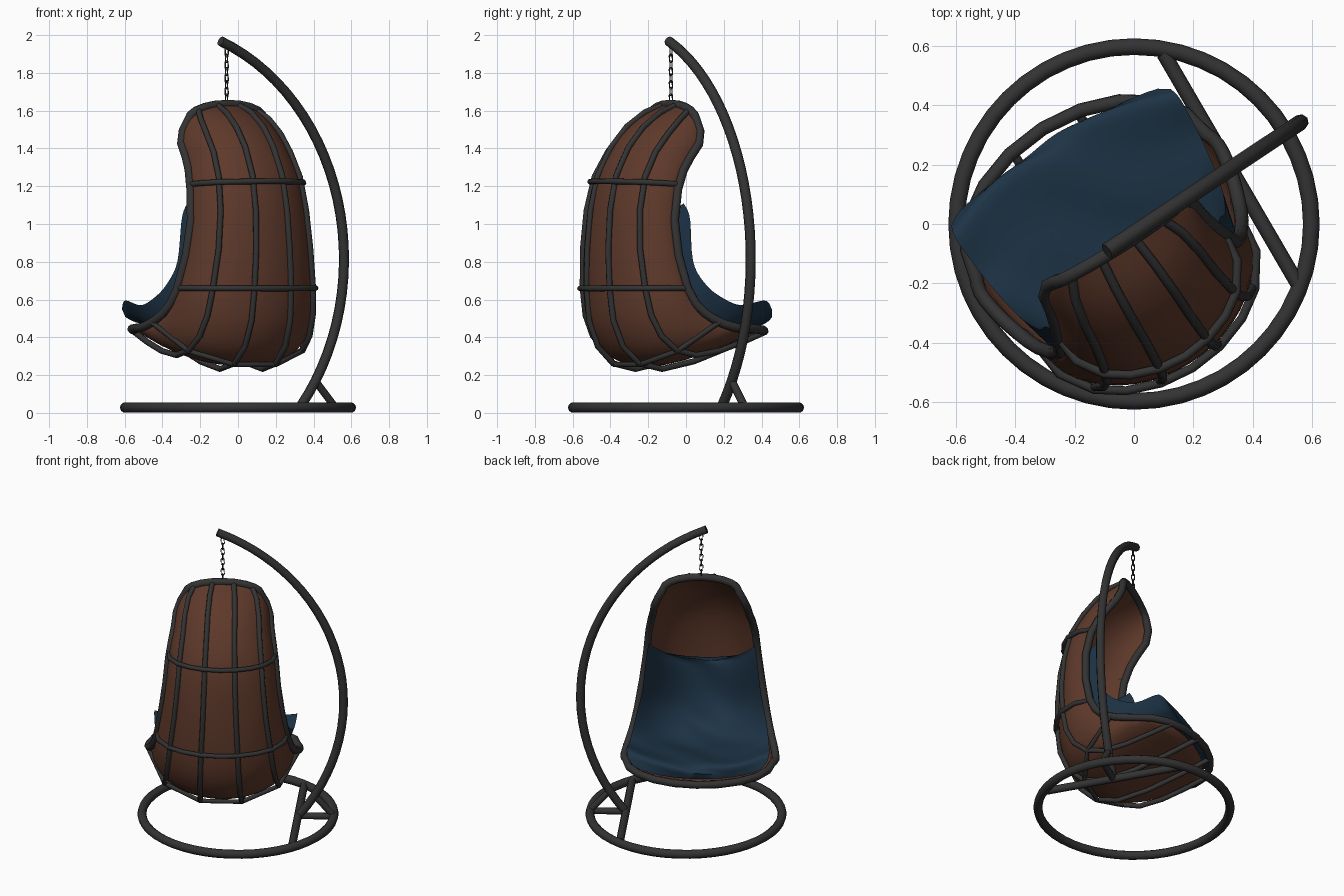
import bpy, bmesh, math
from mathutils import Vector

if "Cube" in bpy.data.objects:
    bpy.data.objects.remove(bpy.data.objects["Cube"])

def material(name, rgb):
    m = bpy.data.materials.new(name)
    m.diffuse_color = (*rgb, 1)
    m.use_nodes = True
    m.node_tree.nodes["Principled BSDF"].inputs["Base Color"].default_value = m.diffuse_color
    return m

GREY = material("dark grey metal", (0.033, 0.033, 0.033))
BROWN = material("brown wicker", (0.112, 0.041, 0.0235))
BLUE = material("navy cushion fabric", (0.0125, 0.034, 0.062))
sin, cos, pi = math.sin, math.cos, math.pi

def finish(ob, mat, angle=50):
    ob.data.materials.clear()
    ob.data.materials.append(mat)
    bpy.ops.object.select_all(action='DESELECT')
    ob.select_set(True)
    bpy.context.view_layer.objects.active = ob
    bpy.ops.object.shade_smooth_by_angle(angle=math.radians(angle))

def tube(name, paths, r, mat=GREY, cyclic=False, res=2):
    """Round tube swept along one or more point paths."""
    cu = bpy.data.curves.new(name, 'CURVE')
    cu.dimensions = '3D'
    cu.bevel_depth, cu.bevel_resolution, cu.use_fill_caps = r, res, True
    for pts in paths:
        sp = cu.splines.new('POLY')
        sp.points.add(len(pts) - 1)
        for p, q in zip(sp.points, pts):
            p.co = (*q, 1)
        sp.use_cyclic_u = cyclic
    ob = bpy.data.objects.new(name, cu)
    bpy.context.collection.objects.link(ob)
    bpy.ops.object.select_all(action='DESELECT')
    ob.select_set(True)
    bpy.context.view_layer.objects.active = ob
    bpy.ops.object.convert(target='MESH')
    ob = bpy.context.view_layer.objects.active
    finish(ob, mat)
    return ob

def mesh_from_grid(name, rows, mat, wrap=False, caps=False):
    bm = bmesh.new()
    g = [[bm.verts.new(p) for p in r] for r in rows]
    n = len(g[0])
    for a, b in zip(g, g[1:]):
        for j in range(n if wrap else n - 1):
            k = (j + 1) % n
            bm.faces.new((a[j], b[j], b[k], a[k]))
    if caps:  # close both ends with strips between the front and back arcs
        for r in (g[0], g[-1]):
            for j in range(n // 2):
                q = [r[j], r[j + 1], r[(n - 1 - j) % n], r[(n - j) % n]]
                q = list(dict.fromkeys(q))
                if len(q) > 2:
                    bm.faces.new(q)
    bmesh.ops.recalc_face_normals(bm, faces=bm.faces)
    me = bpy.data.meshes.new(name)
    bm.to_mesh(me)
    bm.free()
    ob = bpy.data.objects.new(name, me)
    bpy.context.collection.objects.link(ob)
    finish(ob, mat)
    return ob

def blend(rows, v):
    """Catmull-Rom interpolation through control rows, v in 0..1."""
    n = len(rows) - 1
    i = min(int(v * n), n - 1)
    t = v * n - i
    a, b, c, d = (rows[min(max(i + k, 0), n)] for k in (-1, 0, 1, 2))
    return [0.5 * (2*q + (r-p)*t + (2*p - 5*q + 4*r - s)*t*t + (3*q - p - 3*r + s)*t**3)
            for p, q, r, s in zip(a, b, c, d)]

# ---------- stand ----------
bpy.ops.mesh.primitive_torus_add(major_radius=0.597, minor_radius=0.028, major_segments=48,
                                 minor_segments=10, location=(0, 0, 0.028))
ring = bpy.context.object
ring.name = "base_ring"
finish(ring, GREY)

PA = math.radians(33.6)
def stand(s, z, p=-0.025):
    return Vector((s*cos(PA) - p*sin(PA), s*sin(PA) + p*cos(PA), z))

a0, a1 = math.asin((0.035 - 0.815) / 1.24), math.asin((1.968 - 0.815) / 1.24)
arc = [a0 + (a1 - a0) * i / 28 for i in range(29)]
tube("arched_pole", [[stand(-0.583 + 1.24*cos(a), 0.815 + 1.24*sin(a)) for a in arc]], 0.027)
tube("base_cross_bar", [[(0.1, 0.573, 0.03), (0.55, -0.2, 0.03)]], 0.025)
tube("base_spur", [[stand(0.37, 0.03), stand(0.59, 0.03)]], 0.022)
tube("pole_brace", [[stand(0.475, 0.17), stand(0.60, 0.03)]], 0.021)

# ---------- hanging chain ----------
links = []
for i in range(8):
    z = 1.912 - i * 0.035
    pts = []
    for k in range(12):
        a = 2 * pi * k / 12
        w, h = 0.010*cos(a), 0.009*sin(a) + (0.013 if sin(a) > 0 else -0.013)
        d = PA + (pi/2 if i % 2 else 0)
        pts.append((-0.06 + w*cos(d), -0.08 + w*sin(d), z + h))
    links.append(pts)
tube("chain", links, 0.0034, cyclic=True, res=1)

# ---------- basket (local: u across, f towards the opening) ----------
TH = math.radians(32)
def chair(u, f, z):
    u -= 0.09
    return Vector((u*cos(TH) - f*sin(TH), u*sin(TH) + f*cos(TH), z))

# half width, edge f, edge z, middle f, middle z; from the top rim round the back to the lip
SHELL = [(.235, -.025, 1.55, -.04, 1.635), (.285, -.03, 1.45, -.20, 1.56), (.302, -.115, 1.34, -.34, 1.43),
         (.328, -.195, 1.21, -.45, 1.22), (.355, -.235, .95, -.49, .95), (.402, -.185, .66, -.495, .66),
         (.43, -.12, .55, -.46, .43), (.455, -.04, .49, -.35, .275), (.47, .04, .46, -.15, .235),
         (.47, .09, .45, .15, .32), (.455, .13, .45, .435, .43)]

def surf(v, t):
    w, fe, ze, fc, zc = blend(SHELL, min(max(v, 0), 1))
    c = cos(t * pi / 2)
    return chair(w * sin(t * pi / 2), fe + (fc - fe)*c, ze + (zc - ze)*c)

def off(v, t, d):
    """Point on the shell pushed outward by d."""
    e = 0.01
    vv, tt = min(max(v, e), 1 - e), min(max(t, -.97), .97)
    n = (surf(vv + e, tt) - surf(vv - e, tt)).cross(surf(vv, tt + e) - surf(vv, tt - e))
    return surf(v, t) + n.normalized() * d

# the woven shell stays a little inside the frame, more so under the seat
T = [-1 + i / 12 for i in range(25)]
def inset(v):
    return -0.006 - 0.014 * min(max((v - .55) / .15, 0), 1)
shell = mesh_from_grid("basket_shell",
                       [[off(i / 41, t, inset(i / 41)) for t in T] for i in range(41)], BROWN)
sol = shell.modifiers.new("thickness", 'SOLIDIFY')
sol.thickness, sol.offset = 0.012, 0

# rim loop: across the top, down one side, along the lip, up the other side
t9 = [-1 + i / 5 for i in range(11)]
v16 = [i / 16 for i in range(1, 16)]
rim = ([surf(0, t) for t in t9] + [surf(v, 1) for v in v16] +
       [surf(1, -t) for t in t9] + [surf(1 - v, -1) for v in v16])
tube("basket_rim", [rim], 0.024, cyclic=True)

tube("basket_ribs", [[off(i / 14, t, 0.01 if i else 0) for i in range(15)]
                     for t in (-.55, -.18, .18, .55)], 0.016)
BAND_T = (-1, -.78, -.55, -.37, -.18, 0, .18, .37, .55, .78, 1)
tube("basket_bands", [[off(v, t, 0.02 * min(1, 3*(1 - abs(t)))) for t in BAND_T]
                      for v in (.3, .5)], 0.015)
tube("basket_lower_band", [[off(.72, t, 0.012) for t in (-1, -.55, -.18, .18, .55, 1)]], 0.014)

# ---------- cushion ----------
# half width, edge f, edge z, front middle f, z, back middle f, z; from the back top to the seat front
PAD = [(.33, -.165, 1.11, -.36, .92, -.42, .91), (.345, -.135, 1.03, -.355, .87, -.45, .86),
       (.37, -.13, .80, -.325, .65, -.45, .63), (.40, -.07, .68, -.24, .52, -.40, .42),
       (.42, .02, .61, -.08, .475, -.2, .29), (.435, .13, .57, .13, .50, .05, .34),
       (.445, .27, .595, .345, .525, .30, .42), (.435, .32, .55, .39, .485, .38, .445)]
rows = []
for i in range(33):
    v = i / 32
    w, fe, ze, fm, zm, fb, zb = blend(PAD, v)
    front, back = [], []
    for t in T:
        k = 1 - abs(t) ** 2.4
        wr = 0.007 * sin(26*v + 2.5*t + 2*sin(3*t)) * k      # soft wrinkles
        front.append(chair(w*t, fe + (fm - fe)*k + wr, ze + (zm - ze)*k + wr))
    for t in T[-2:0:-1]:
        k = math.sqrt(1 - t*t)
        back.append(chair(w*t, fe + (fb - fe)*k, ze + (zb - ze)*k))
    rows.append(front + back)
mesh_from_grid("cushion", rows, BLUE, wrap=True, caps=True)
